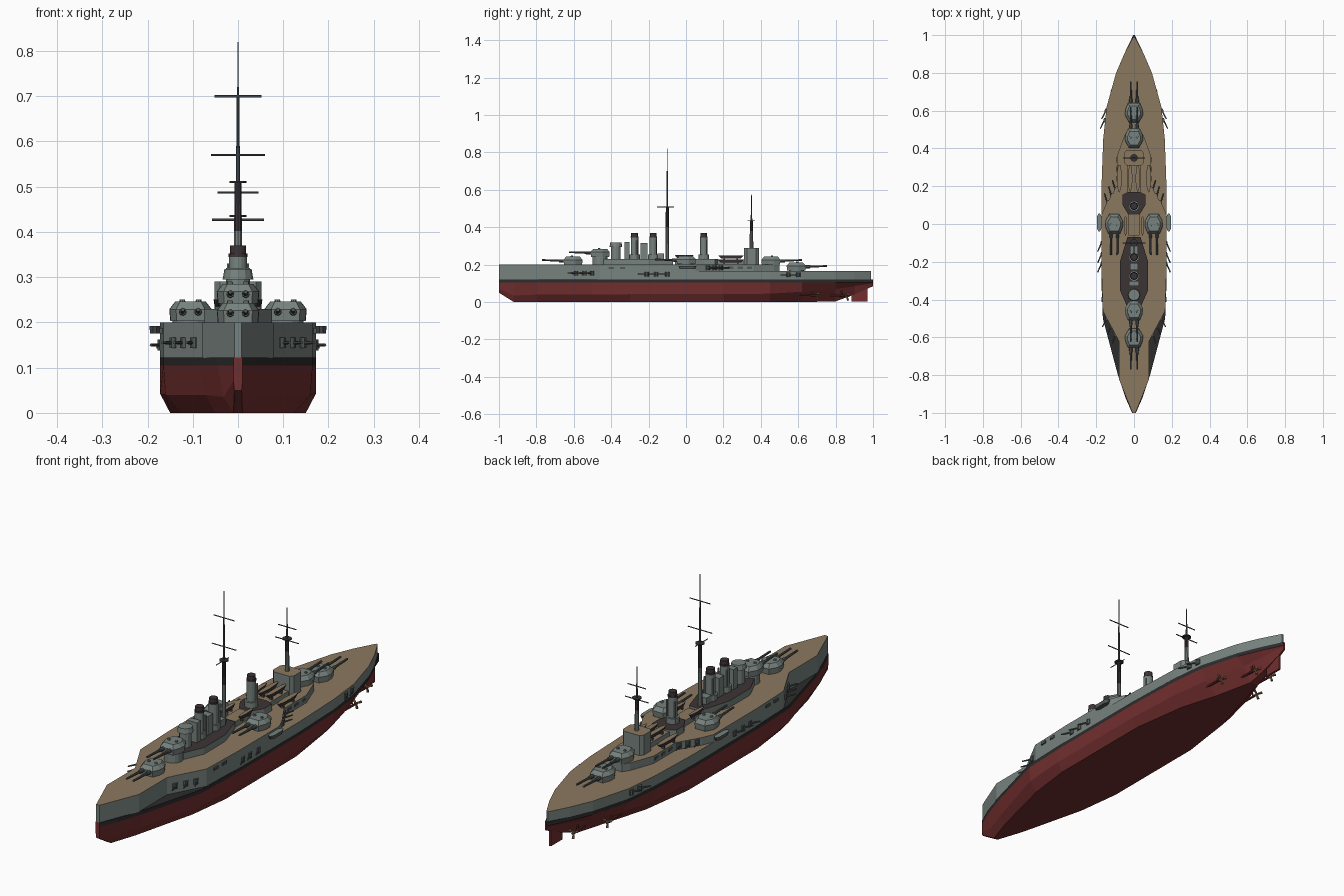
import bpy, bmesh, math
from mathutils import Vector, Matrix

if "Cube" in bpy.data.objects:
    bpy.data.objects.remove(bpy.data.objects["Cube"])

def mat(name, c):
    m = bpy.data.materials.new(name)
    m.diffuse_color = (*c, 1)
    m.use_nodes = True
    m.node_tree.nodes["Principled BSDF"].inputs["Base Color"].default_value = m.diffuse_color
    return m

GREY = mat("hull_grey", (0.185, 0.225, 0.21))
RED = mat("bottom_red", (0.17, 0.028, 0.028))
TAN = mat("deck_tan", (0.26, 0.19, 0.115))
DARK = mat("dark_deck", (0.045, 0.034, 0.036))
BLACK = mat("waterline_black", (0.025, 0.025, 0.026))
METAL = mat("gun_metal", (0.085, 0.1, 0.098))
BRONZE = mat("bronze", (0.25, 0.15, 0.07))

def finish(name, bm, mats):
    bmesh.ops.recalc_face_normals(bm, faces=bm.faces)
    me = bpy.data.meshes.new(name)
    bm.to_mesh(me)
    bm.free()
    for m in mats:
        me.materials.append(m)
    ob = bpy.data.objects.new(name, me)
    bpy.context.collection.objects.link(ob)
    return ob

def sym(half):
    return half + [(-x, y) for x, y in reversed(half)]

def prism(name, outline, z0, z1, side=GREY, top=None, s0=1, s1=1, loc=(0, 0), rot=0):
    """Vertical prism from a plan outline, with scaled bottom or top."""
    bm = bmesh.new()
    M = Matrix.Translation((*loc, 0)) @ Matrix.Rotation(rot, 4, 'Z')
    a = [bm.verts.new(M @ Vector((x * s0, y * s0, z0))) for x, y in outline]
    b = [bm.verts.new(M @ Vector((x * s1, y * s1, z1))) for x, y in outline]
    n = len(a)
    for i in range(n):
        bm.faces.new((a[i], a[(i + 1) % n], b[(i + 1) % n], b[i]))
    bm.faces.new(a)
    bm.faces.new(b).material_index = 1
    return finish(name, bm, [side, top or side])

def box(name, x, y, z0, z1, hx, hy, side=GREY, top=None, rot=0):
    return prism(name, [(hx, -hy), (hx, hy), (-hx, hy), (-hx, -hy)], z0, z1, side, top, loc=(x, y), rot=rot)

def rod(name, p, q, r0, r1=None, m=METAL, seg=8):
    p, q = Vector(p), Vector(q)
    d = q - p
    bm = bmesh.new()
    M = Matrix.Translation((p + q) / 2) @ d.to_track_quat('Z', 'Y').to_matrix().to_4x4()
    bmesh.ops.create_cone(bm, cap_ends=True, segments=seg, radius1=r0,
                          radius2=r0 if r1 is None else r1, depth=d.length, matrix=M)
    return finish(name, bm, [m])

def post(name, x, y, z0, z1, r, r1=None, m=GREY, seg=16):
    return rod(name, (x, y, z0), (x, y, z1), r, r1, m, seg)

# Lower hull: y, waterline width, chine width, chine z, bottom width, bottom z
stations = [(-1, .010, .010, .07, .008, .05), (-.92, .045, .032, .035, .010, 0),
            (-.8, .085, .072, .04, .05, 0), (-.5, .165, .16, .04, .125, 0),
            (-.3, .172, .172, .042, .15, 0), (.2, .172, .172, .042, .15, 0),
            (.45, .163, .155, .045, .115, 0), (.62, .145, .12, .055, .065, 0),
            (.8, .095, .06, .07, .02, .004), (.9, .052, .03, .085, .01, .04),
            (1, .004, .004, .1, .003, .085)]
bm = bmesh.new()
rings = []
for y, w, c, cz, b, bz in stations:
    half = [(b, bz), (c, cz), (w, .105), (w, .122)]
    pts = half + [(-x, z) for x, z in reversed(half)]
    rings.append([bm.verts.new((x, y, z)) for x, z in pts])
for r, s in zip(rings, rings[1:]):
    for i in range(8):
        f = bm.faces.new((r[i], r[(i + 1) % 8], s[(i + 1) % 8], s[i]))
        f.material_index = 1 if i in (2, 3, 4) else 0
bm.faces.new(rings[0])
bm.faces.new(rings[-1])
finish("lower_hull", bm, [RED, BLACK])

# Upper hull and raised forward deck
bow = [(.008, -1), (.08, -.82), (.08, -.62), (.165, -.46), (.172, -.25)]
prism("main_hull_side", sym(bow + [(.172, .2), (.163, .45), (.145, .62), (.095, .8), (.052, .9), (.004, .99)]),
      .121, .166, GREY, TAN)
prism("forward_deck", sym(bow + [(.172, .05), (.15, .1), (.09, .2), (.09, .36), (.05, .47), (.03, .5)]),
      .166, .2, GREY, TAN)

# Main gun turrets
gunhouse = sym([(.026, -.052), (.047, -.015), (.046, .015), (.032, .05)])
def turret(x, y, z, base, rot):
    post("barbette", x, y, base, z + .005, .04, seg=16)
    prism("turret_base", gunhouse, z, z + .026, s0=.95, loc=(x, y), rot=rot)
    prism("turret_roof", gunhouse, z + .026, z + .043, s1=.72, loc=(x, y), rot=rot)
    R = Matrix.Rotation(rot, 3, 'Z')
    for s in (-1, 1):
        at = lambda a, b, c: R @ Vector((a * s, b, c)) + Vector((x, y, z))
        rod("gun_barrel", at(.017, .03, .02), at(.017, .165, .025), .0062, .0045)
        rod("gun_collar", at(.017, .03, .02), at(.017, .075, .021), .009, .008)
        rod("sight_hood", at(.018, .005, .04), at(.018, .005, .048), .007, .006, GREY)

turret(0, -.605, .2, .19, math.pi)
turret(0, -.46, .242, .19, math.pi)
turret(0, .455, .2, .16, 0)
turret(0, .59, .168, .16, 0)
for s in (-1, 1):
    turret(.105 * s, 0, .203, .19, math.pi)

# Superstructure
prism("forward_superstructure", sym([(.035, -.44), (.075, -.35), (.075, -.2), (.035, -.07)]), .2, .23, GREY, DARK)
prism("middle_superstructure", sym([(.03, .05), (.06, .1), (.06, .155), (.03, .17)]), .2, .23, GREY, DARK)
box("boat_deck", 0, 0, .2, .225, .03, .06, GREY, TAN)
box("aft_house", 0, .25, .2, .222, .035, .085, GREY, TAN)
prism("aft_bridge", sym([(.04, .31), (.052, .325), (.052, .375), (.04, .39)]), .2, .29, GREY, TAN)
post("conning_tower", 0, -.375, .23, .3, .026, seg=12)
post("conning_tower_top", 0, -.375, .295, .318, .034, .03, seg=12)
box("bridge_house", 0, -.315, .23, .32, .026, .014)
for y in (-.225, -.135):
    box("funnel_casing", 0, y, .23, .315 if y < -.2 else .26, .02, .018)

# Funnels
for y in (-.275, -.175, .095):
    post("funnel_base", 0, y, .225, .255, .028)
    post("funnel", 0, y, .23, .345, .02)
    post("funnel_cap", 0, y, .343, .37, .018, m=DARK)
    post("funnel_ring", 0, y, .345, .352, .021, m=DARK)
    for s in (-1, 1):
        post("steam_pipe", .021 * s, y + .012, .23, .33, .004, seg=6)

# Masts: y, foot, lower top, middle top, pole top, yards (z, half width)
for y, z0, z1, z2, z3, yards in ((-.1, .2, .51, .7, .82, ((.70, .052), (.57, .06))),
                                 (.35, .28, .435, .5, .575, ((.487, .045), (.427, .058)))):
    zm = z0 + (z1 - z0) * .65
    post("lower_mast", 0, y, z0, zm, .01, .009, GREY, 10)
    post("mast_top_section", 0, y, zm, z1, .009, .008, DARK, 10)
    post("upper_mast", 0, y, z1, z2, .0045, .003, METAL, 8)
    post("mast_pole", 0, y, z2, z3, .002, .0015, METAL, 6)
    post("lookout_platform", 0, y, z1 - .002, z1 + .002, .02, m=DARK, seg=10)
    for z, w in yards:
        rod("yard", (-w, y, z), (w, y, z), .0025, m=METAL, seg=6)
rod("signal_boom", (0, -.155, .508), (0, -.065, .508), .002, seg=6)

# Boats
def boat(x, y, z, length, w, rot=0):
    h = length / 2
    plan = sym([(.002, -h), (w * .8, -h * .6), (w, 0), (w * .8, h * .65), (w * .4, h)])
    prism("boat", plan, z, z + .016, DARK, TAN, s0=.75, loc=(x, y), rot=rot)
    for d in (-.5, .5):
        box("boat_cradle", x, y + d * h, z - .012, z + .002, w * .6, .004, METAL)

for s in (-1, 1):
    boat(.078 * s, .24, .212, .145, .013)
    boat(.02 * s, .24, .234, .14, .012)
    boat(.045 * s, -.01, .235, .1, .009)
    prism("side_boat", sym([(.004, -.048), (.012, -.03), (.012, .03), (.004, .048)]), .176, .192,
          METAL, GREY, s0=.85, loc=(.184 * s, .008))

# Secondary guns: x, y, z, barrel direction
guns = [(.1, -.585, .155, .3, -1), (.122, -.54, .155, .4, -1), (.145, -.5, .155, .5, -1),
        (.172, -.21, .15, .45, -1), (.172, -.16, .15, .45, -1), (.172, -.1, .15, .45, -1),
        (.156, .55, .145, .5, -1), (.149, .6, .145, .5, -1),
        (.142, .115, .184, .3, 1), (.12, .15, .184, .3, 1), (.1, .185, .184, .3, 1)]
for s in (-1, 1):
    for x, y, z, dx, dy in guns:
        d = Vector((dx * s, dy, 0)).normalized()
        p = Vector((x * s, y, z))
        rod("casemate_gun", p, p + d * .05, .004, .003)
        post("casemate_shield", (x - .006) * s, y, z - .012, z + .012, .013, m=METAL, seg=10)
    # Casemate openings as thin plates
    for y in (-.4, -.34):
        box("casemate_port", .169 * s, y, .176, .188, .004, .014, METAL)
    for y in (.24, .29, .34):
        box("aft_port", .09 * s, y, .178, .19, .002, .014, METAL)

# Shafts, propellers and rudder
for s in (-1, 1):
    for x, y0, y1, z in ((.1, .48, .7, .035), (.042, .66, .86, .032)):
        x *= s
        rod("propeller_shaft", (x * 1.05, y0, z + .008), (x, y1, z), .005, m=RED)
        rod("shaft_strut", (x, y1 - .025, z), (x * .85, y1 - .035, .095), .004, m=RED)
        rod("propeller_hub", (x, y1 - .008, z), (x, y1 + .014, z), .007, .003, BRONZE)
        for k in range(3):
            a = k * math.tau / 3 + .5
            c = Vector((math.cos(a), 0, math.sin(a)))
            rod("propeller_blade", Vector((x, y1, z)), Vector((x, y1 + .006, z)) + c * .024, .003, .006, BRONZE, 6)
box("rudder", 0, .928, .003, .07, .005, .042, RED)
box("rudder_post", 0, .92, .06, .1, .006, .016, RED)
